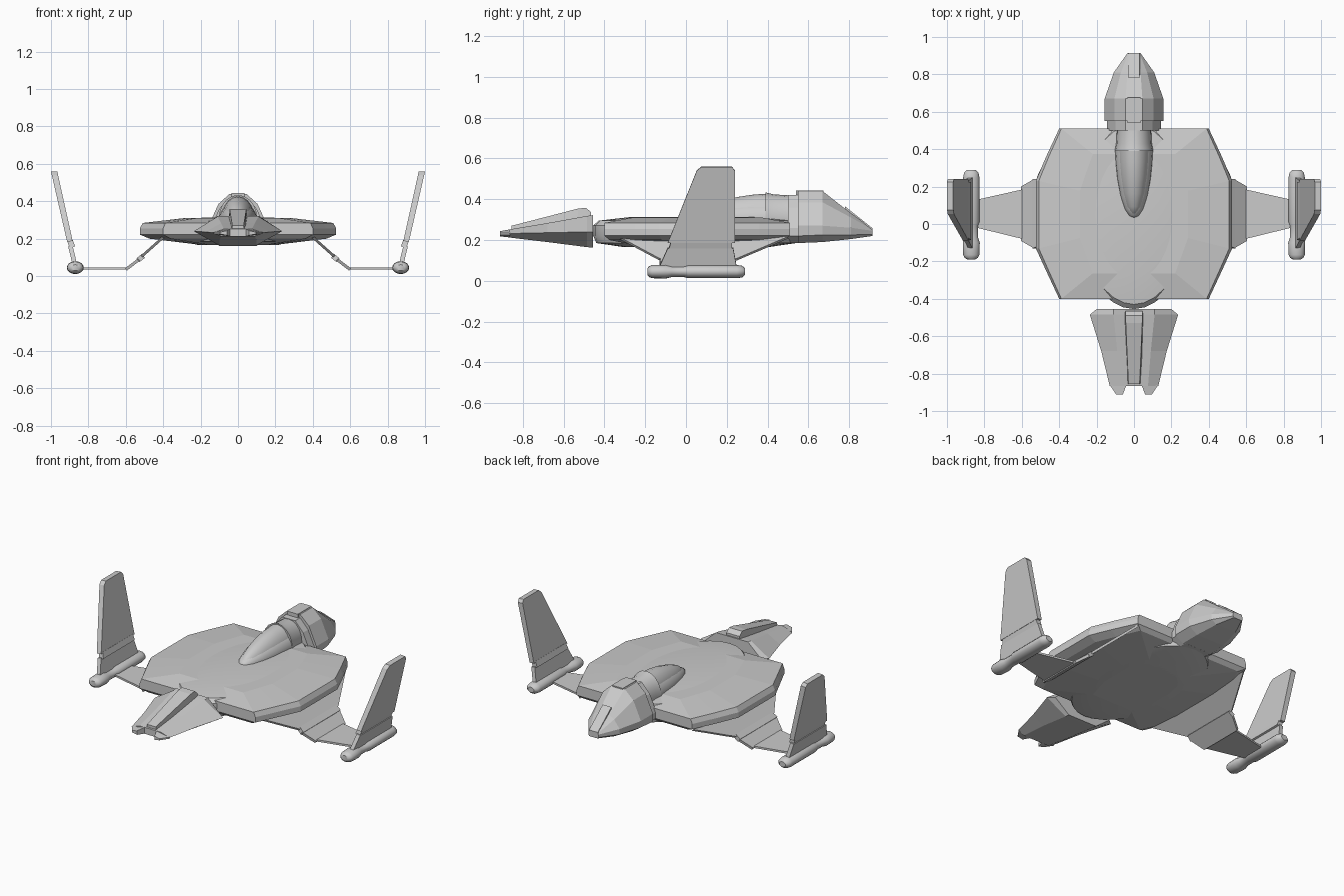
import bpy, bmesh, math
from mathutils import Vector

cube = bpy.data.objects.get("Cube")
if cube:
    bpy.data.objects.remove(cube, do_unlink=True)

grey = bpy.data.materials.new("hull_grey")
grey.use_nodes = True
COLOUR = (0.6, 0.6, 0.6, 1)
grey.diffuse_color = COLOUR
grey.node_tree.nodes["Principled BSDF"].inputs["Base Color"].default_value = COLOUR


def loft(name, rings, smooth=None):
    """Skin closed rings of equal length, capping both ends."""
    bm = bmesh.new()
    loops = [[bm.verts.new(p) for p in ring] for ring in rings]
    n = len(loops[0])
    for a, b in zip(loops, loops[1:]):
        for i in range(n):
            j = (i + 1) % n
            bm.faces.new((a[i], a[j], b[j], b[i]))
    bm.faces.new(loops[0])
    bm.faces.new(loops[-1])
    bmesh.ops.recalc_face_normals(bm, faces=bm.faces)
    mesh = bpy.data.meshes.new(name)
    bm.to_mesh(mesh)
    bm.free()
    ob = bpy.data.objects.new(name, mesh)
    bpy.context.collection.objects.link(ob)
    mesh.materials.append(grey)
    if smooth:
        bpy.ops.object.select_all(action='DESELECT')
        bpy.context.view_layer.objects.active = ob
        ob.select_set(True)
        bpy.ops.object.shade_smooth_by_angle(angle=math.radians(smooth))
    return ob


def section(y, half):
    """Symmetric ring at y from right-hand (x, z) points, top to bottom."""
    return [(x, y, z) for x, z in half] + [(-x, y, z) for x, z in reversed(half)]


def oval(y, rx, rz, z, x=0, n=20):
    return [(x + rx * math.cos(math.tau * i / n), y, z + rz * math.sin(math.tau * i / n))
            for i in range(n)]


def mirror_pair(name, rings, smooth=None):
    for side, s in (("left", 1), ("right", -1)):
        loft(side + "_" + name, [[(s * x, y, z) for x, y, z in r] for r in rings], smooth)


def plate(name, inner, outer, t):
    """Tapered panel between two edges, each (x, z, y0, y1), of thickness t."""
    d = Vector((outer[0] - inner[0], outer[1] - inner[1])).normalized()
    nx, nz = -d.y * t / 2, d.x * t / 2
    mirror_pair(name, [[(x + nx, y0, z + nz), (x + nx, y1, z + nz),
                        (x - nx, y1, z - nz), (x - nx, y0, z - nz)]
                       for x, z, y0, y1 in (inner, outer)])


# Main hull: stacked outlines with a bevelled rim and shallow dome
outline = [(0.4, -0.4), (0.47, -0.25), (0.525, -0.13), (0.525, 0.23), (0.47, 0.36), (0.4, 0.51)]
outline += [(-x, y) for x, y in reversed(outline)]
loft("main_hull", [[(x * sx, 0.055 + (y - 0.055) * sy, z) for x, y in outline]
                   for sx, sy, z in ((0.35, 0.55, 0.165), (0.9, 0.95, 0.2), (1, 1, 0.222),
                                     (1, 1, 0.255), (0.97, 1, 0.284), (0.55, 0.7, 0.31))])

# Rounded centre body running through the hull
N = 32
loft("centre_body", [[(r * 0.3 * math.cos(math.tau * i / N),
                       0.05 + r * 0.505 * math.sin(math.tau * i / N), z) for i in range(N)]
                     for r, z in ((0.7, 0.165), (0.97, 0.185), (1, 0.22),
                                  (1, 0.27), (0.95, 0.295), (0.65, 0.312))], 25)

# Front command head with twin prongs
loft("front_head", [section(y, [(tx, tz), (w, wz), (bx, bz)])
                    for y, tx, tz, w, wz, bx, bz in (
                        (-0.455, 0.11, 0.322, 0.2, 0.24, 0.1, 0.162),
                        (-0.485, 0.11, 0.318, 0.236, 0.24, 0.1, 0.165),
                        (-0.68, 0.09, 0.283, 0.175, 0.236, 0.1, 0.19),
                        (-0.865, 0.075, 0.252, 0.13, 0.232, 0.09, 0.212))])
mirror_pair("prong", [[(a, y, zt), (b, y, 0.235), (b, y, 0.225), (a, y, zb)]
                      for y, a, b, zt, zb in ((-0.86, 0.04, 0.13, 0.253, 0.212),
                                              (-0.912, 0.06, 0.095, 0.243, 0.218))])
loft("head_spine", [section(y, [(w, z), (w + 0.01, 0.22)])
                    for y, w, z in ((-0.465, 0.045, 0.335), (-0.49, 0.045, 0.358),
                                    (-0.53, 0.044, 0.354), (-0.855, 0.03, 0.27))])

# Dorsal teardrop canopy
canopy = [(0.032, 0.008, 0.006), (0.045, 0.028, 0.03), (0.08, 0.05, 0.055), (0.15, 0.073, 0.083),
          (0.24, 0.09, 0.108), (0.32, 0.098, 0.12), (0.4, 0.102, 0.125)]
loft("canopy_frame", [oval(y, rx, rz * 0.75, 0.303) for y, rx, rz in canopy], 40)
loft("canopy", [oval(y + 0.012, rx * 0.88, rz, 0.303) for y, rx, rz in canopy], 40)
loft("engine_neck", [oval(y, r, r * 1.25, 0.305) for y, r in ((0.39, 0.103), (0.43, 0.095), (0.53, 0.09))], 40)

# Rear engine block
loft("engine_collar", [section(y, [(0.045, 0.42), (0.1, 0.36), (0.145, 0.26), (0.145, 0.22), (0.09, 0.185)])
                       for y in (0.5, 0.56)])
loft("rear_engine", [section(y, pts) for y, pts in (
    (0.55, [(0.045, 0.44), (0.105, 0.385), (0.157, 0.27), (0.155, 0.22), (0.1, 0.185)]),
    (0.67, [(0.045, 0.44), (0.105, 0.385), (0.157, 0.27), (0.15, 0.225), (0.095, 0.19)]),
    (0.81, [(0.035, 0.33), (0.07, 0.31), (0.108, 0.26), (0.105, 0.225), (0.07, 0.205)]),
    (0.915, [(0.026, 0.255), (0.029, 0.25), (0.034, 0.245), (0.034, 0.228), (0.028, 0.22)]))])
loft("engine_vent", [section(y, [(0.036, z), (0.036, z - 0.04)])
                     for y, z in ((0.54, 0.443), (0.675, 0.443))])
loft("tail_ridge", [section(y, [(0.03, z), (0.034, 0.23)])
                    for y, z in ((0.78, 0.365), (0.915, 0.258))])

# Drooped wings: root panel, hinge plates and outer strut
plate("wing_root", (0.395, 0.212, -0.33, 0.5), (0.515, 0.105, -0.13, 0.25), 0.014)
plate("wing_hinge", (0.505, 0.108, -0.12, 0.24), (0.535, 0.085, -0.13, 0.24), 0.026)
plate("wing_link", (0.53, 0.088, -0.13, 0.24), (0.6, 0.035, -0.09, 0.2), 0.016)
plate("wing_strut", (0.595, 0.04, -0.08, 0.185), (0.84, 0.04, -0.02, 0.13), 0.012)

# Wingtip pods
mirror_pair("pod", [oval(y, r * 1.2, r * 0.9, 0.045, 0.87, 16) for y, r in (
    (-0.19, 0.018), (-0.18, 0.03), (-0.165, 0.036), (-0.1, 0.038), (-0.07, 0.03), (-0.01, 0.03),
    (0.01, 0.036), (0.25, 0.036), (0.275, 0.032), (0.29, 0.018))], 40)

# Canted fins on the pods
plate("fin_base", (0.872, 0.06, -0.135, 0.25), (0.896, 0.16, -0.09, 0.232), 0.024)
plate("fin_hinge", (0.886, 0.155, -0.085, 0.225), (0.898, 0.19, -0.075, 0.225), 0.03)
mirror_pair("fin", [[(x - t, y0, z + 0.002), (x - t, y1, z + 0.002), (x + t, y1, z), (x + t, y0, z)]
                    for x, z, y0, y1, t in ((0.899, 0.185, -0.09, 0.24, 0.015),
                                            (0.979, 0.54, 0.053, 0.24, 0.0165),
                                            (0.983, 0.558, 0.075, 0.225, 0.0165))])
